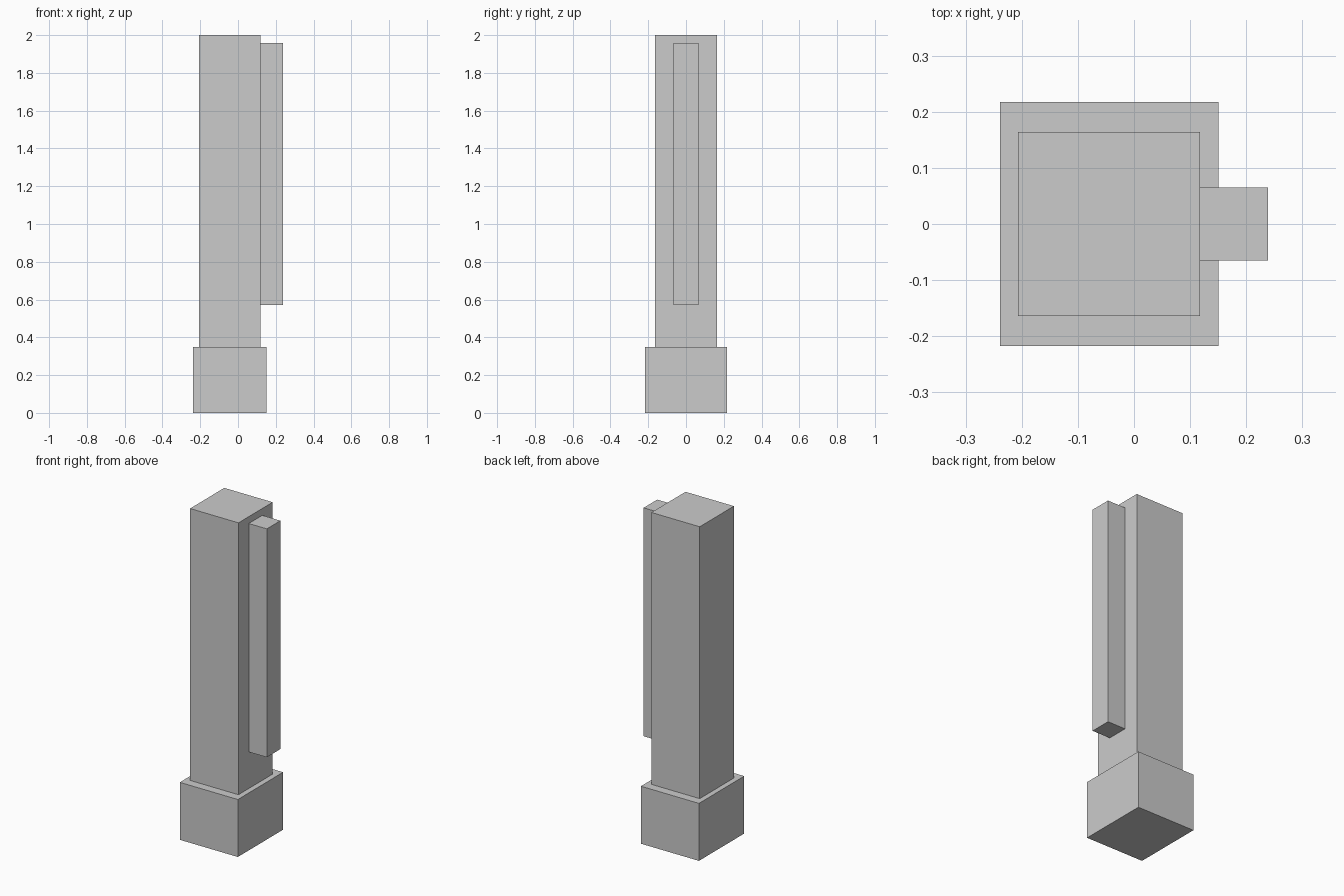
import bpy

if "Cube" in bpy.data.objects:
    bpy.data.objects.remove(bpy.data.objects["Cube"])


def box(name, x, y, z):
    """Axis-aligned box from (min, max) ranges."""
    ranges = (x, y, z)
    bpy.ops.mesh.primitive_cube_add(size=1, location=[(a + b) / 2 for a, b in ranges])
    obj = bpy.context.object
    obj.name = name
    obj.scale = [b - a for a, b in ranges]
    bpy.ops.object.transform_apply(location=False, rotation=False, scale=True)
    return obj


# Wide foot block
box("base", (-0.239, 0.151), (-0.217, 0.217), (0, 0.349))
# Tall square post standing on the foot
box("post", (-0.207, 0.118), (-0.164, 0.164), (0.349, 2.0))
# Narrow rail on the right face of the post
box("side_rail", (0.118, 0.239), (-0.065, 0.065), (0.571, 1.958))
